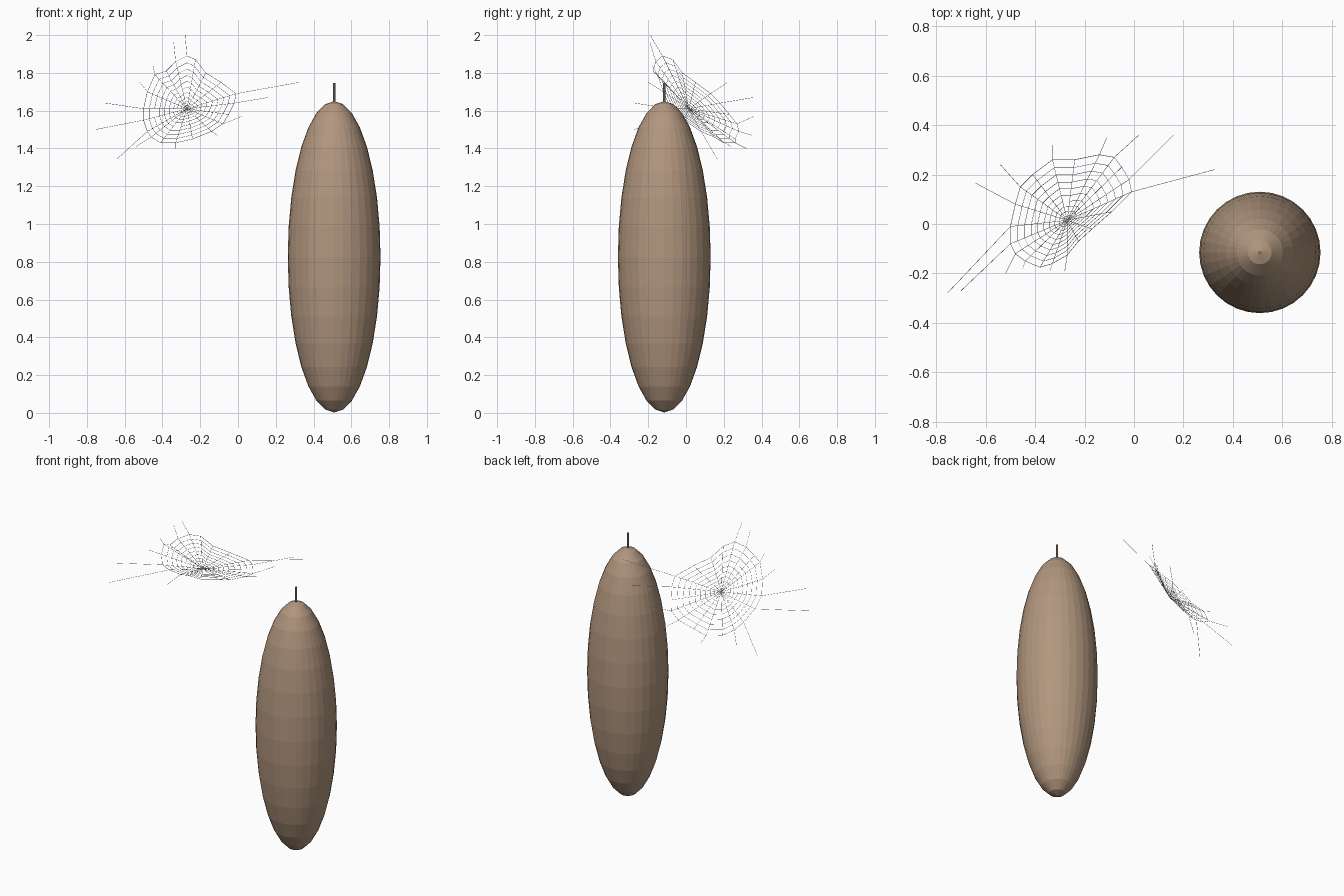
import bpy
from mathutils import Vector

if "Cube" in bpy.data.objects:
    bpy.data.objects.remove(bpy.data.objects["Cube"])


def material(name, rgb):
    m = bpy.data.materials.new(name)
    m.diffuse_color = (*rgb, 1)
    m.use_nodes = True
    m.node_tree.nodes["Principled BSDF"].inputs["Base Color"].default_value = m.diffuse_color
    return m


brown = material("cocoon_brown", (0.44, 0.305, 0.21))
silk = material("silk_white", (0.8, 0.8, 0.8))

# Hanging cocoon body: stretched faceted sphere
BX, BY = 0.509, -0.115
bpy.ops.mesh.primitive_uv_sphere_add(segments=32, ring_count=16, radius=1,
                                     location=(BX, BY, 0.826))
body = bpy.context.object
body.name = "cocoon_body"
body.scale = (0.2455, 0.2455, 0.824)
body.data.materials.append(brown)

# Thin stem on top of the cocoon
bpy.ops.mesh.primitive_cylinder_add(vertices=8, radius=0.006, depth=0.12,
                                    location=(BX, BY, 1.687))
stem = bpy.context.object
stem.name = "cocoon_stem"
stem.data.materials.append(brown)


def threads(name, paths, radius):
    """Fine tubes along a list of (points, closed) paths, made into a mesh."""
    cu = bpy.data.curves.new(name, 'CURVE')
    cu.dimensions = '3D'
    cu.bevel_depth = radius
    cu.bevel_resolution = 0
    for pts, closed in paths:
        sp = cu.splines.new('POLY')
        sp.points.add(len(pts) - 1)
        for p, co in zip(sp.points, pts):
            p.co = (*co, 1)
        sp.use_cyclic_u = closed
    cu.materials.append(silk)
    ob = bpy.data.objects.new(name, cu)
    bpy.context.collection.objects.link(ob)
    bpy.ops.object.select_all(action='DESELECT')
    ob.select_set(True)
    bpy.context.view_layer.objects.active = ob
    bpy.ops.object.convert(target='MESH')


# Web: hub and outer end of each spoke, clockwise from the top
hub = Vector((-0.27, 0.015, 1.61))
rim = [Vector(p) for p in (
    (-0.27, -0.125, 1.89), (-0.225, -0.07, 1.87), (-0.17, -0.02, 1.80),
    (-0.09, 0.05, 1.75), (-0.01, 0.13, 1.69), (-0.02, 0.18, 1.64),
    (-0.05, 0.23, 1.58), (-0.08, 0.27, 1.53), (-0.14, 0.28, 1.49),
    (-0.24, 0.26, 1.45), (-0.33, 0.26, 1.43), (-0.41, 0.20, 1.43),
    (-0.46, 0.15, 1.46), (-0.48, 0.08, 1.49), (-0.50, -0.01, 1.55),
    (-0.50, -0.08, 1.61), (-0.48, -0.12, 1.70), (-0.44, -0.15, 1.79),
    (-0.38, -0.175, 1.81), (-0.33, -0.16, 1.86))]

threads("web_spokes", [([hub, p], False) for p in rim], 0.0009)

# Capture rings, spaced wider toward the rim
rings = (0.07, 0.14, 0.22, 0.31, 0.41, 0.52, 0.63, 0.75, 0.87)
threads("web_rings", [([hub.lerp(p, t) for p in rim], True) for t in rings],
        0.0009)
threads("web_rim", [(rim, True)], 0.0011)

# Long anchor strands: (spoke index, free end)
anchors = [
    (0, (-0.28, -0.19, 2.0)), (19, (-0.34, -0.19, 1.96)),
    (17, (-0.45, -0.18, 1.84)), (16, (-0.52, -0.20, 1.75)),
    (15, (-0.70, -0.27, 1.64)), (14, (-0.755, -0.28, 1.50)),
    (13, (-0.64, 0.165, 1.345)), (12, (-0.54, 0.24, 1.41)),
    (10, (-0.33, 0.32, 1.40)), (8, (-0.11, 0.35, 1.47)),
    (7, (0.02, 0.36, 1.57)), (5, (0.16, 0.36, 1.67)),
    (4, (0.325, 0.22, 1.75))]
threads("web_anchors", [([rim[i], Vector(e)], False) for i, e in anchors], 0.0009)
